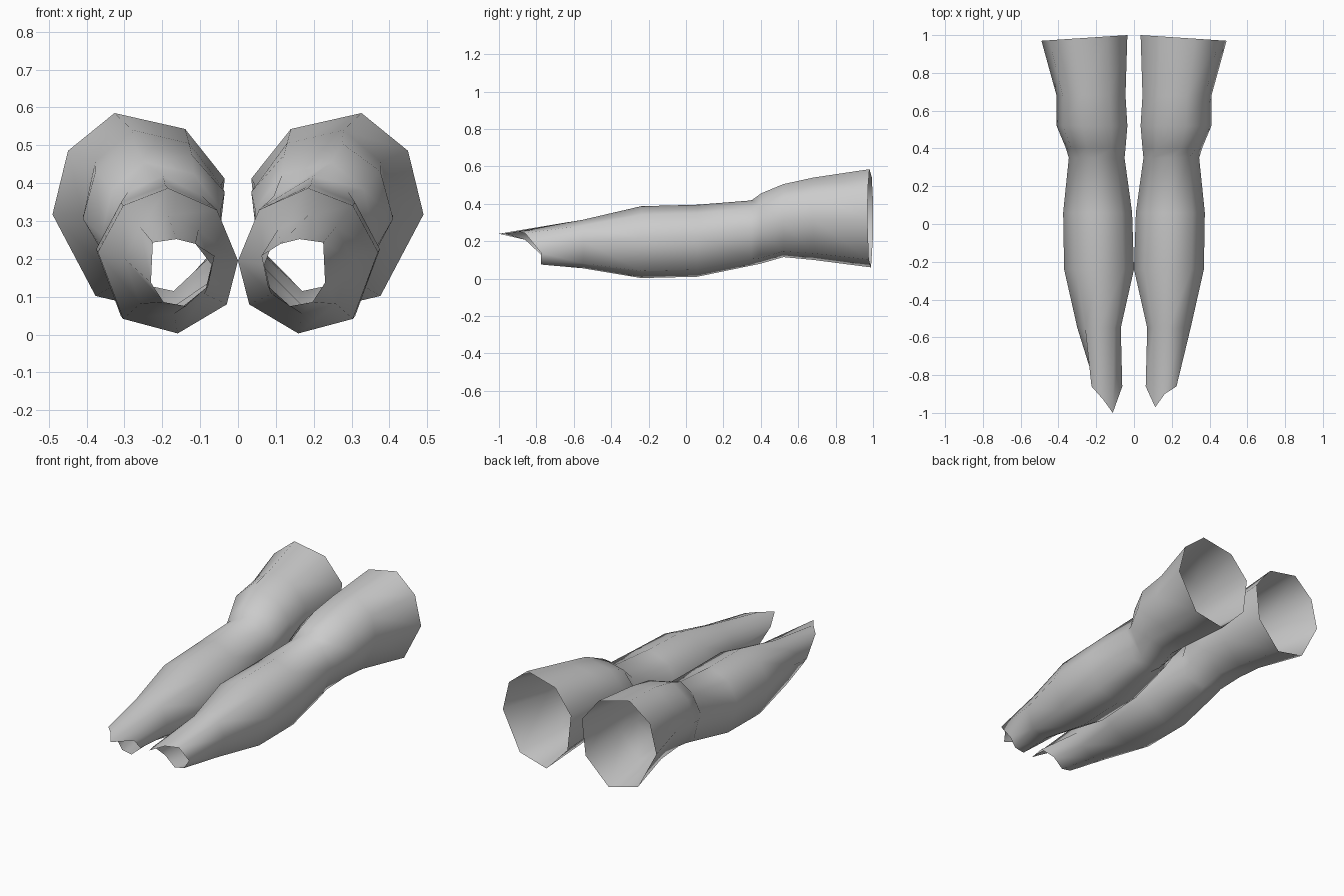
import bpy
import bmesh

if "Cube" in bpy.data.objects:
    bpy.data.objects.remove(bpy.data.objects["Cube"])

grey = bpy.data.materials.new("plain_grey")
grey.use_nodes = True
colour = (0.6, 0.6, 0.6, 1)
grey.diffuse_color = colour
grey.node_tree.nodes["Principled BSDF"].inputs["Base Color"].default_value = colour

# Eight-sided cross-section, across (inner to outer) and up, both in 0..1
PROFILES = {
    "cuff": [(0, .67), (.23, .92), (.64, 1), (.91, .81),
             (1, .49), (.75, .08), (.36, 0), (.05, .28)],
    "arm": [(0, .5), (.15, .85), (.5, 1), (.82, .88),
            (1, .56), (.82, .1), (.43, 0), (.08, .2)],
    "wrist": [(0, .75), (.3, .93), (.6, 1), (.97, .95),
              (1, .35), (.8, .06), (.45, 0), (.1, .3)],
}

# Rings from the upper opening to the wrist: profile, y, x range, z range
RINGS = [
    ("cuff", 1.0, .035, .49, .06, .585),
    ("cuff", .68, .045, .41, .10, .54),
    ("cuff", .52, .035, .41, .115, .505),
    ("cuff", .40, .045, .36, .08, .455),
    ("arm", .35, .05, .345, .07, .418),
    ("arm", .06, .01, .375, .01, .395),
    ("arm", -.24, 0, .37, .003, .387),
    ("arm", -.55, .07, .30, .055, .315),
    ("wrist", -.775, .062, .23, .075, .252),
]


def build_sleeve(name, side, tip_y):
    bm = bmesh.new()
    loops = []
    for index, (kind, y, x0, x1, z0, z1) in enumerate(RINGS):
        loop = []
        for k, (u, v) in enumerate(PROFILES[kind]):
            py = y
            if index == 0:
                # slanted upper opening
                py -= .03 * u
            elif kind == "wrist" and v > .5:
                # upper half of the wrist reaches forward to a point
                py = {1: tip_y, 2: tip_y + .07}.get(k, -.86)
            loop.append(bm.verts.new((side * (x0 + u * (x1 - x0)), py, z0 + v * (z1 - z0))))
        loops.append(loop)
    for a, b in zip(loops, loops[1:]):
        for k in range(len(a)):
            n = (k + 1) % len(a)
            quad = [a[k], a[n], b[n], b[k]]
            bm.faces.new(quad if side < 0 else quad[::-1])
    for face in bm.faces:
        face.smooth = True
    # Make the open tube face outwards
    bm.normal_update()
    first = bm.faces[:][2]
    if first.normal.z < 0:
        bmesh.ops.reverse_faces(bm, faces=bm.faces[:])
    mesh = bpy.data.meshes.new(name)
    bm.to_mesh(mesh)
    bm.free()
    mesh.materials.append(grey)
    bpy.context.collection.objects.link(bpy.data.objects.new(name, mesh))


build_sleeve("left_sleeve", 1, -.97)
build_sleeve("right_sleeve", -1, -1.0)
